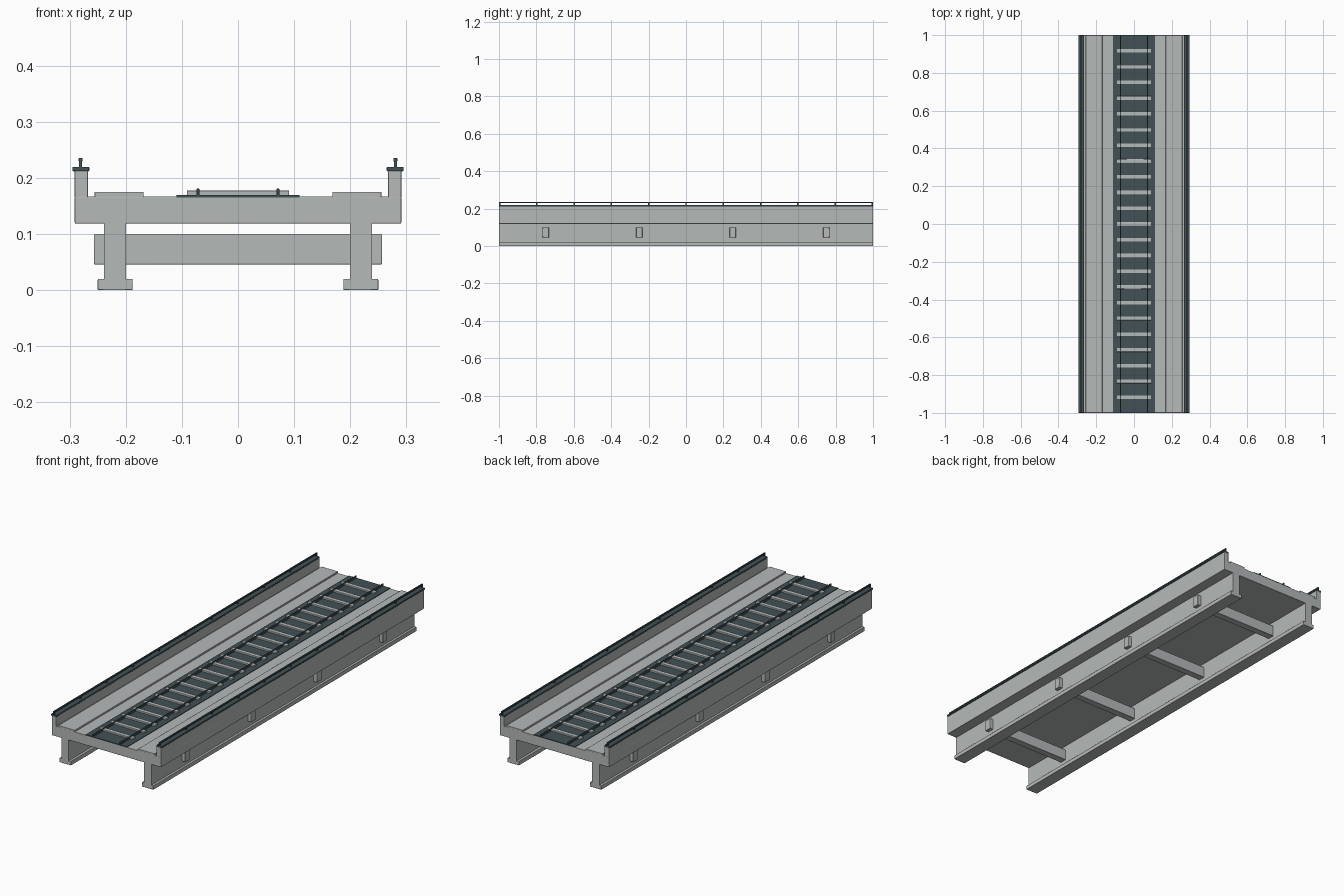
import bpy

old = bpy.data.objects.get("Cube")
if old:
    bpy.data.objects.remove(old, do_unlink=True)


def material(name, rgb):
    mat = bpy.data.materials.new(name)
    mat.use_nodes = True
    mat.diffuse_color = (*rgb, 1)
    mat.node_tree.nodes["Principled BSDF"].inputs["Base Color"].default_value = (*rgb, 1)
    return mat


concrete = material("pale concrete", (0.46, 0.49, 0.485))
steel = material("dark slate steel", (0.055, 0.083, 0.092))


def block(name, x, y, z, mat, bevel=0.0015):
    """Box spanning the given (low, high) ranges, with softened edges."""
    spans = (x, y, z)
    bpy.ops.mesh.primitive_cube_add(size=1, location=[(a + b) / 2 for a, b in spans])
    ob = bpy.context.object
    ob.name = name
    ob.scale = [b - a for a, b in spans]
    bpy.ops.object.transform_apply(location=False, rotation=False, scale=True)
    ob.data.materials.append(mat)
    if bevel:
        mod = ob.modifiers.new("soft edges", "BEVEL")
        mod.width = bevel
        mod.segments = 2
        bpy.ops.object.shade_smooth_by_angle()
    return ob


def pair(name, x, y, z, mat, bevel=0.0015):
    """Matching blocks on the left (+x) and right (-x)."""
    block("left_" + name, x, y, z, mat, bevel)
    block("right_" + name, (-x[1], -x[0]), y, z, mat, bevel)


full = (-1, 1)

# Deck, girders and parapets
block("deck", (-0.291, 0.291), full, (0.119, 0.167), concrete)
pair("girder_web", (0.2, 0.239), full, (0.018, 0.121), concrete, 0)
pair("girder_flange", (0.188, 0.25), full, (0, 0.02), concrete)
pair("parapet", (0.267, 0.291), full, (0.165, 0.213), concrete)
pair("walkway", (0.168, 0.256), full, (0.165, 0.175), concrete)

# Cross beams passing through the girders
for i in range(4):
    y = -0.75 + i * 0.5
    block(f"cross_beam_{i + 1}", (-0.257, 0.257), (y - 0.017, y + 0.017),
          (0.046, 0.1), concrete, 0.002)

# Parapet cap and low handrail
pair("parapet_cap", (0.265, 0.295), full, (0.212, 0.22), steel)
pair("handrail", (0.277, 0.284), full, (0.229, 0.236), steel)
for i in range(11):
    y = -0.996 + i * 0.1992
    pair(f"handrail_post_{i + 1}", (0.278, 0.283), (y - 0.004, y + 0.004),
         (0.218, 0.231), steel, 0)

# Track: bed, sleepers and rails
block("track_bed", (-0.11, 0.11), full, (0.165, 0.17), steel, 0)
for i in range(-11, 12):
    y = i / 12
    block(f"sleeper_{i + 12}", (-0.091, 0.091), (y - 0.01, y + 0.01),
          (0.169, 0.1775), concrete, 0.001)
pair("track_rail", (0.069, 0.074), full, (0.169, 0.181), steel, 0.001)
